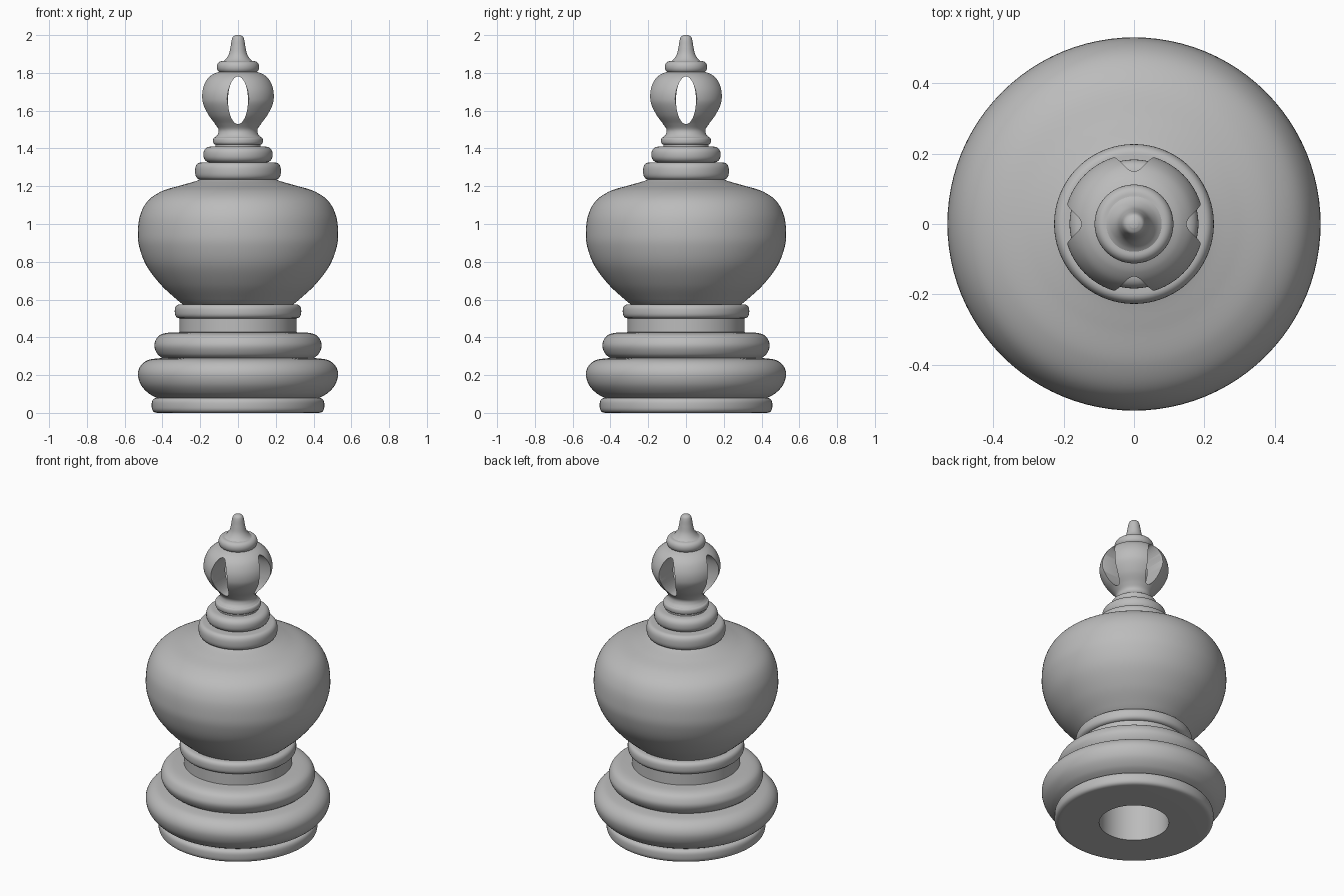
import bpy, bmesh, math

cube = bpy.data.objects.get("Cube")
if cube:
    bpy.data.objects.remove(cube)

mat = bpy.data.materials.new("plain grey")
mat.use_nodes = True
GREY = (0.5, 0.5, 0.5, 1)
mat.diffuse_color = GREY
mat.node_tree.nodes["Principled BSDF"].inputs["Base Color"].default_value = GREY

SIDES = 96
BORE = 0.2


def smooth_curve(pts, steps=8):
    """Catmull-Rom curve through (radius, height) points."""
    p = [pts[0]] + pts + [pts[-1]]
    out = []
    for a, b, c, d in zip(p, p[1:], p[2:], p[3:]):
        for i in range(steps):
            t = i / steps
            out.append(tuple(
                b[k] + 0.5 * t * (c[k] - a[k]
                + t * (2 * a[k] - 5 * b[k] + 4 * c[k] - d[k]
                + t * (3 * (b[k] - c[k]) + d[k] - a[k]))) for k in (0, 1)))
    return out + [pts[-1]]


def bead(z0, z1, r_in, r_out, power=1.0, steps=20):
    """Rounded ring edge; a lower power gives a boxier ring."""
    mid, half = (z0 + z1) / 2, (z1 - z0) / 2
    out = []
    for i in range(steps + 1):
        t = -math.pi / 2 + math.pi * i / steps
        s = math.sin(t)
        out.append((r_in + (r_out - r_in) * max(math.cos(t), 0) ** power,
                    mid + half * math.copysign(abs(s) ** power, s)))
    return out


def finish(name, bm):
    bmesh.ops.remove_doubles(bm, verts=bm.verts, dist=1e-5)
    bmesh.ops.recalc_face_normals(bm, faces=bm.faces)
    me = bpy.data.meshes.new(name)
    bm.to_mesh(me)
    bm.free()
    me.materials.append(mat)
    ob = bpy.data.objects.new(name, me)
    bpy.context.collection.objects.link(ob)
    return ob


def shade(ob):
    bpy.ops.object.select_all(action='DESELECT')
    ob.select_set(True)
    bpy.context.view_layer.objects.active = ob
    bpy.ops.object.shade_smooth_by_angle(angle=math.radians(35))


def lathe(name, profile, inner=0.0):
    """Turn a profile round z, closed by the axis or by a bore."""
    loop = [(inner, profile[0][1])] + profile + [(inner, profile[-1][1])]
    if inner:
        loop.append(loop[0])
    bm = bmesh.new()
    vs = [bm.verts.new((r, 0, z)) for r, z in loop]
    edges = [bm.edges.new(e) for e in zip(vs, vs[1:])]
    bmesh.ops.spin(bm, geom=vs + edges, cent=(0, 0, 0), axis=(0, 0, 1),
                   angle=math.tau, steps=SIDES)
    ob = finish(name, bm)
    shade(ob)
    return ob


# Bored pedestal
lathe("foot_ring", bead(0, 0.08, 0.42, 0.457, 0.7), BORE)
lathe("lower_moulding", smooth_curve([
    (0.43, 0.08), (0.475, 0.105), (0.515, 0.15), (0.53, 0.205),
    (0.515, 0.25), (0.475, 0.28), (0.41, 0.29)]), BORE)
lathe("upper_moulding", smooth_curve([
    (0.40, 0.29), (0.425, 0.31), (0.442, 0.345), (0.44, 0.375),
    (0.42, 0.407), (0.38, 0.423), (0.31, 0.427)]), BORE)
lathe("pedestal_neck", [(0.31, 0.425), (0.31, 0.502)], BORE)
lathe("pedestal_collar", bead(0.5, 0.575, 0.30, 0.335, 0.75), BORE)

# Swelling body
lathe("body", smooth_curve([
    (0.29, 0.573), (0.33, 0.605), (0.41, 0.68), (0.485, 0.78),
    (0.523, 0.88), (0.53, 0.96), (0.517, 1.05), (0.475, 1.125),
    (0.40, 1.175), (0.30, 1.205), (0.23, 1.225), (0.19, 1.24)]))

# Stepped neck rings
lathe("large_neck_ring", bead(1.235, 1.325, 0.195, 0.227, 0.8))
lathe("middle_neck_ring", bead(1.325, 1.41, 0.14, 0.183, 0.85))
lathe("small_neck_groove", [(0.12, 1.405), (0.12, 1.43)])
lathe("small_neck_ring", bead(1.42, 1.46, 0.115, 0.132, 0.8))

# Pierced bulb
bulb = lathe("pierced_bulb", smooth_curve([
    (0.122, 1.458), (0.107, 1.475), (0.103, 1.50), (0.122, 1.53),
    (0.16, 1.575), (0.19, 1.63), (0.198, 1.67), (0.192, 1.715),
    (0.17, 1.76), (0.137, 1.79), (0.10, 1.806)]))


def slot_cutter(name, angle):
    """Elliptical bar, flared slightly at both ends."""
    bm = bmesh.new()
    rings = []
    n = 64
    for t, s in ((-0.25, 1.6), (-0.18, 1), (0.18, 1), (0.25, 1.6)):
        ring = []
        for i in range(n):
            a = math.tau * i / n
            x = 0.053 * s * math.cos(a)
            z = 1.655 + (0.126 + 0.02 * (s - 1)) * math.sin(a)
            ring.append(bm.verts.new((x * math.cos(angle) - t * math.sin(angle),
                                      x * math.sin(angle) + t * math.cos(angle), z)))
        rings.append(ring)
    for a, b in zip(rings, rings[1:]):
        for i in range(n):
            j = (i + 1) % n
            bm.faces.new((a[i], a[j], b[j], b[i]))
    bm.faces.new(rings[0])
    bm.faces.new(rings[-1])
    ob = finish(name, bm)
    ob.hide_render = True
    return ob


for label, angle in (("front_slot", 0), ("side_slot", math.pi / 2)):
    cutter = slot_cutter(label + "_cutter", angle)
    mod = bulb.modifiers.new(label, 'BOOLEAN')
    mod.operation = 'DIFFERENCE'
    mod.solver = 'EXACT'
    mod.object = cutter
    bpy.context.view_layer.objects.active = bulb
    bpy.ops.object.modifier_apply(modifier=mod.name)
    bpy.data.objects.remove(cutter)
shade(bulb)

# Finial
lathe("finial_cap", bead(1.80, 1.862, 0.085, 0.112, 0.95))
lathe("finial_tip", smooth_curve([
    (0.09, 1.855), (0.066, 1.872), (0.048, 1.90), (0.039, 1.94),
    (0.033, 1.975), (0.026, 1.992), (0.012, 2.0)]))
